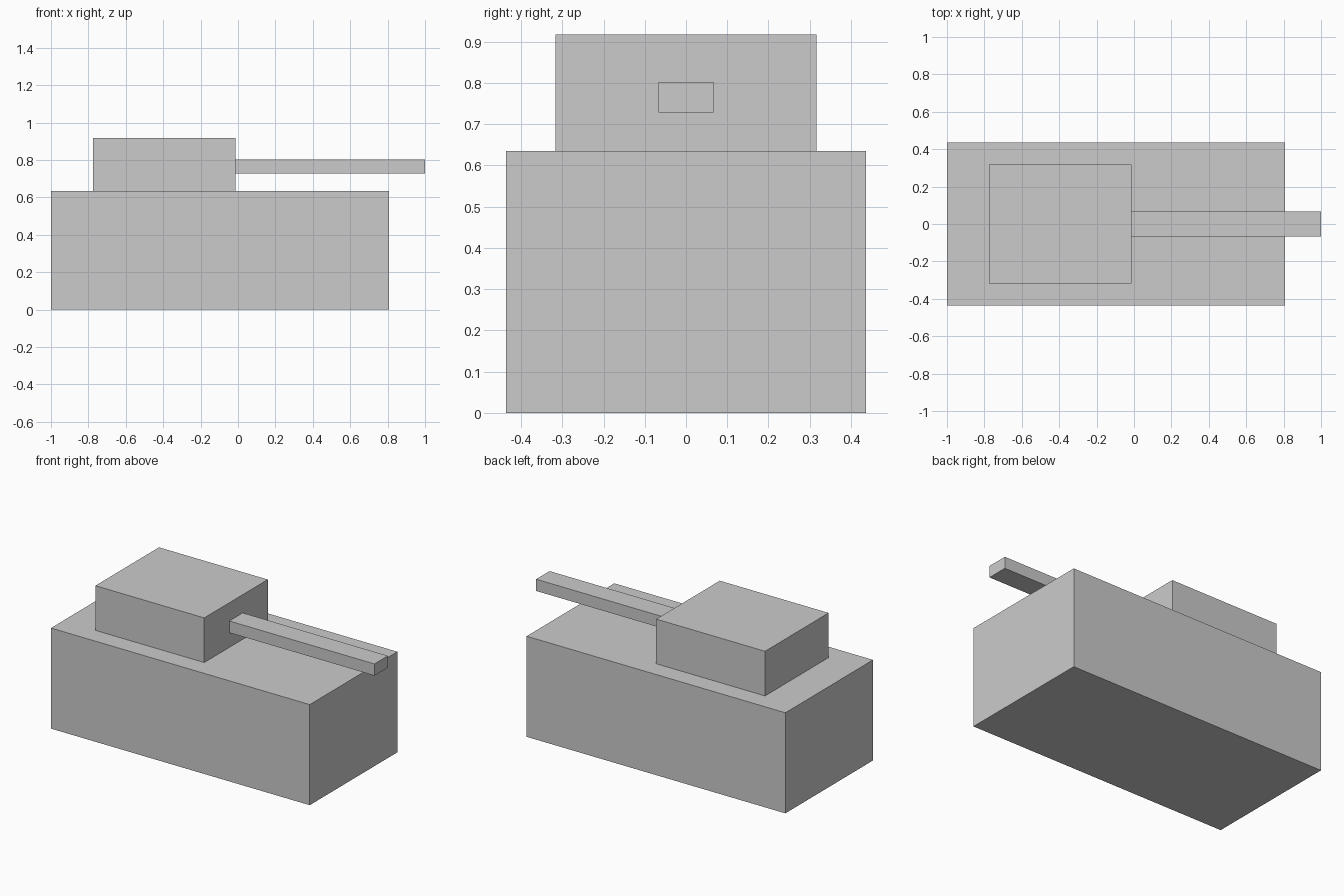
import bpy
import bmesh
from mathutils import Matrix, Vector

if "Cube" in bpy.data.objects:
    bpy.data.objects.remove(bpy.data.objects["Cube"])


def box(name, x, y, z):
    """Flat-faced box from (min, max) ranges on each axis."""
    lo, hi = Vector((x[0], y[0], z[0])), Vector((x[1], y[1], z[1]))
    bm = bmesh.new()
    bmesh.ops.create_cube(bm, size=1, matrix=Matrix.Diagonal((*(hi - lo), 1)))
    mesh = bpy.data.meshes.new(name)
    bm.to_mesh(mesh)
    bm.free()
    obj = bpy.data.objects.new(name, mesh)
    obj.location = (lo + hi) / 2
    bpy.context.collection.objects.link(obj)
    return obj


# Hull block on the ground
box("hull", (-1.0, 0.807), (-0.437, 0.437), (0.0, 0.635))
# Turret toward the rear of the hull
box("turret", (-0.774, -0.014), (-0.317, 0.317), (0.635, 0.917))
# Square barrel from the turret face
box("barrel", (-0.014, 1.0), (-0.067, 0.067), (0.728, 0.802))
